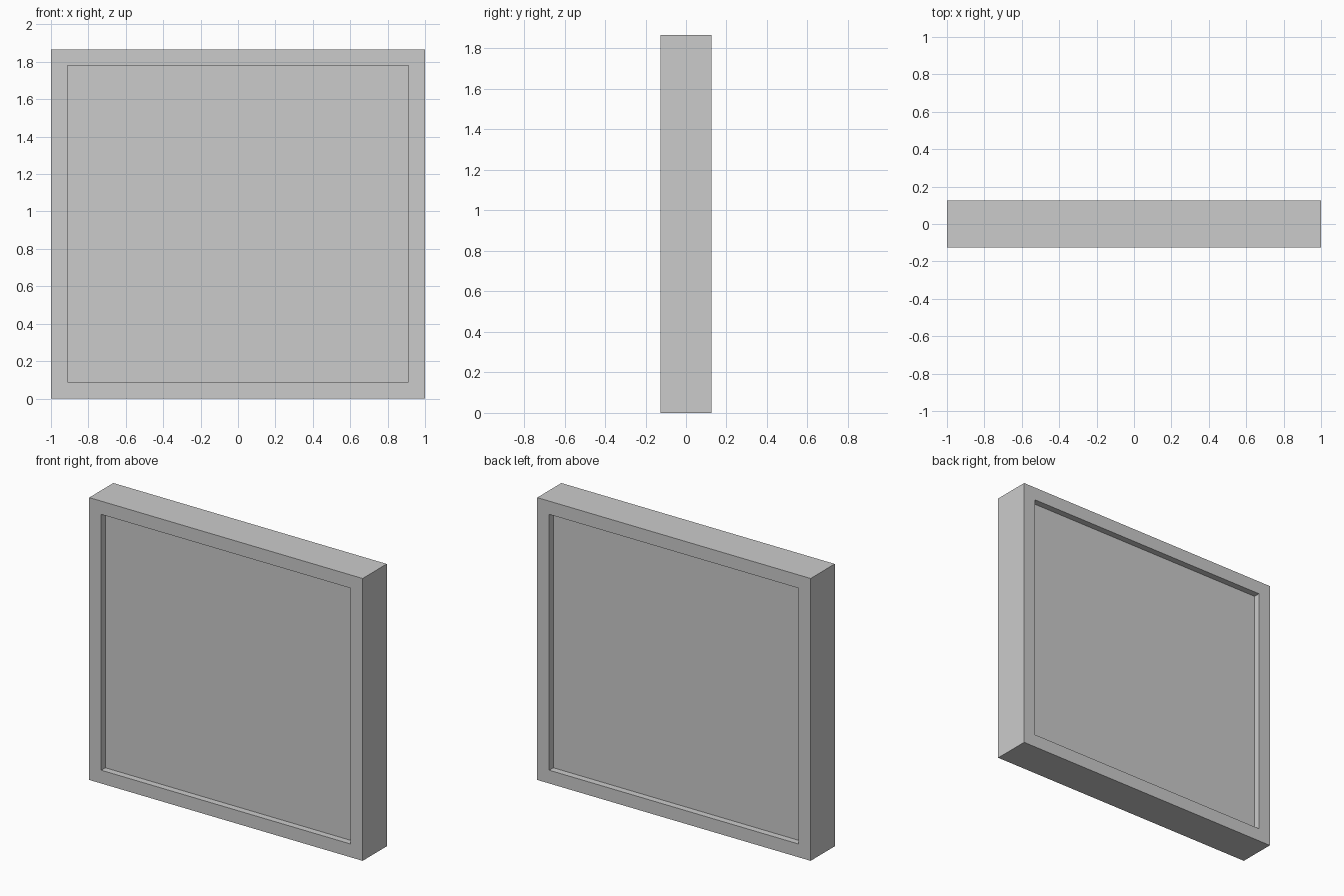
import bpy
import bmesh
from mathutils import Matrix

if "Cube" in bpy.data.objects:
    bpy.data.objects.remove(bpy.data.objects["Cube"])

WIDTH, DEPTH, HEIGHT = 2.0, 0.252, 1.867
BORDER, RECESS = 0.124, 0.043

bm = bmesh.new()

# Solid slab standing on the ground
size = Matrix.Diagonal((WIDTH, DEPTH, HEIGHT, 1))
bmesh.ops.create_cube(bm, size=1, matrix=Matrix.Translation((0, 0, HEIGHT / 2)) @ size)
bm.normal_update()

# Square-edged recess in the front and the back, leaving a raised border
for face in [f for f in bm.faces if abs(f.normal.y) > 0.9]:
    inward = -face.normal * RECESS
    bmesh.ops.inset_individual(bm, faces=[face], thickness=BORDER)
    panel = bmesh.ops.extrude_discrete_faces(bm, faces=[face])["faces"][0]
    bmesh.ops.translate(bm, verts=panel.verts, vec=inward)

bmesh.ops.recalc_face_normals(bm, faces=bm.faces)
mesh = bpy.data.meshes.new("framed_panel")
bm.to_mesh(mesh)
bm.free()
bpy.context.collection.objects.link(bpy.data.objects.new("framed_panel", mesh))
